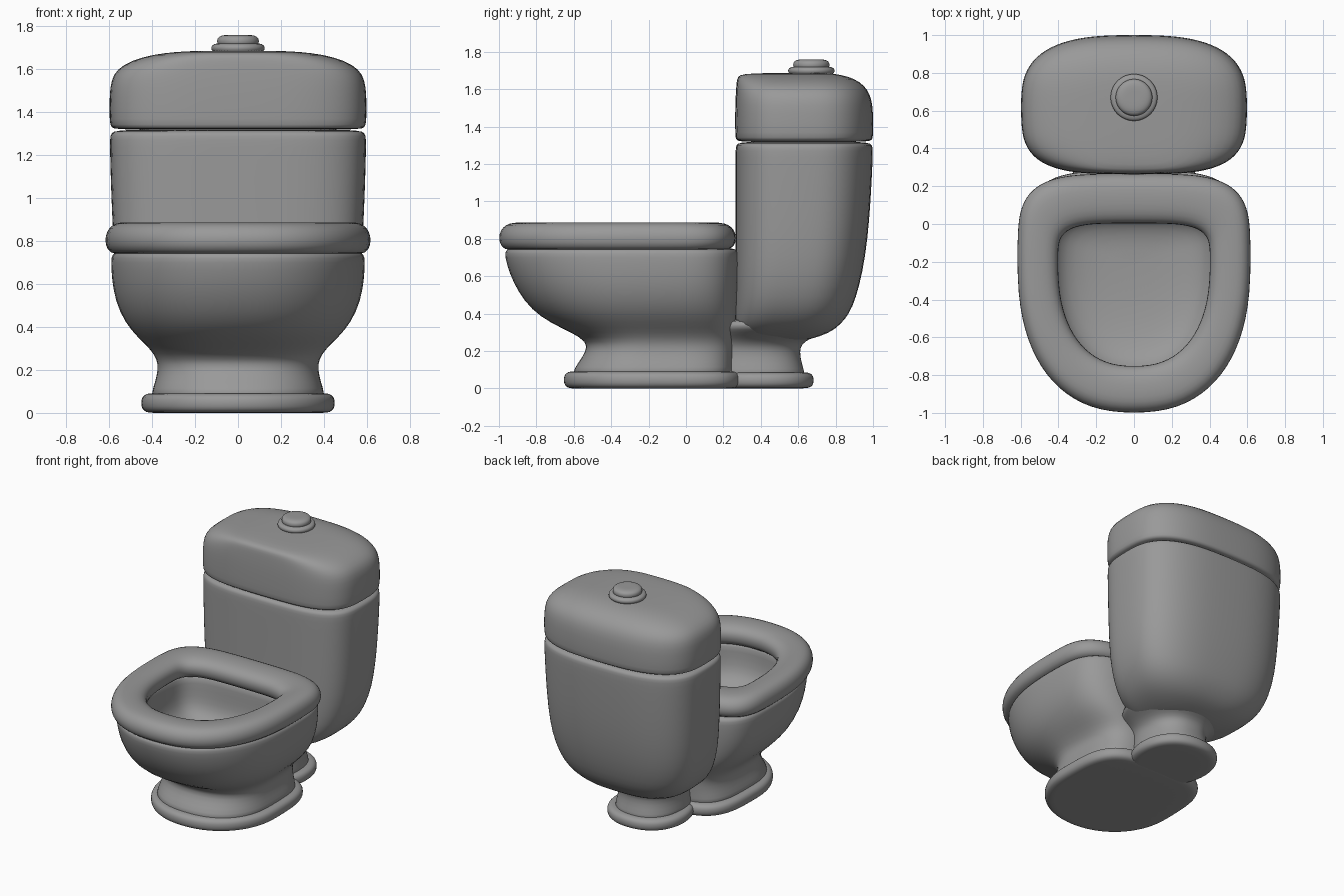
import bpy, bmesh
from math import cos, sin, tau

default = bpy.data.objects.get("Cube")
if default:
    bpy.data.objects.remove(default, do_unlink=True)

SIDES = 40

ceramic = bpy.data.materials.new("grey_ceramic")
ceramic.use_nodes = True
colour = (0.32, 0.32, 0.32, 1)
ceramic.diffuse_color = colour
ceramic.node_tree.nodes["Principled BSDF"].inputs["Base Color"].default_value = colour


def signed_power(value, exponent):
    return abs(value) ** exponent * (1 if value >= 0 else -1)


def outline(z, half_width, front, back, middle, front_power, back_power):
    """Rounded outline, widest at y = middle, with its own front and back curve."""
    if middle is None:
        middle = (front + back) / 2
    points = []
    for i in range(SIDES):
        angle = tau * i / SIDES
        s, c = sin(angle), cos(angle)
        power, depth = (back_power, back - middle) if s >= 0 else (front_power, middle - front)
        points.append((half_width * signed_power(c, 2 / power),
                       middle + depth * signed_power(s, 2 / power), z))
    return points


def loft(name, sections, middle=None, front_power=2, back_power=2, loop=False):
    """Skin a stack of (z, half_width, front, back) sections into a smooth part."""
    bm = bmesh.new()
    rings = []
    for z, half_width, front, back in sections:
        ring = outline(z, half_width, front, back, middle, front_power, back_power)
        rings.append([bm.verts.new(p) for p in ring])
    pairs = list(zip(rings, rings[1:]))
    if loop:
        pairs.append((rings[-1], rings[0]))
    else:
        bm.faces.new(rings[0][::-1])
        bm.faces.new(rings[-1])
    for low, high in pairs:
        for i in range(SIDES):
            j = (i + 1) % SIDES
            bm.faces.new((low[i], low[j], high[j], high[i]))
    bmesh.ops.recalc_face_normals(bm, faces=bm.faces)
    mesh = bpy.data.meshes.new(name)
    bm.to_mesh(mesh)
    bm.free()
    mesh.materials.append(ceramic)
    mesh.shade_smooth()
    part = bpy.data.objects.new(name, mesh)
    bpy.context.collection.objects.link(part)
    subdivision = part.modifiers.new("smooth", 'SUBSURF')
    subdivision.levels = subdivision.render_levels = 1


def rounded_slab(name, bottom, top, half_width, front, back, middle, front_power, back_power):
    """Flat slab with a rounded rim."""
    height = top - bottom
    profile = [(0, .07), (0, .035), (.1, .012), (.3, 0), (.7, 0), (.9, .012), (1, .035), (1, .07)]
    sections = [(bottom + height * t, half_width - d, front + d, back - d) for t, d in profile]
    loft(name, sections, middle, front_power, back_power)


# Two-lobed foot
rounded_slab("front_foot", 0, .092, .452, -.655, .3, -.2, 2.1, 3.6)
rounded_slab("rear_foot", .001, .087, .28, .1, .684, .4, 2, 2.2)

# Bowl: pedestal, flared outside, rim, then hollow inside
loft("bowl", [
    (.03, .40, -.60, .25),
    (.09, .405, -.61, .255),
    (.14, .388, -.575, .255),
    (.20, .373, -.535, .26),
    (.25, .377, -.53, .26),
    (.30, .412, -.615, .265),
    (.35, .466, -.725, .27),
    (.42, .528, -.828, .275),
    (.52, .572, -.902, .28),
    (.62, .589, -.948, .285),
    (.71, .593, -.972, .285),
    (.735, .588, -.968, .28),
    (.75, .57, -.95, .26),
    (.755, .5, -.86, .15),
    (.75, .45, -.80, .07),
    (.70, .445, -.80, .065),
    (.60, .44, -.79, .06),
    (.52, .42, -.76, .05),
    (.46, .36, -.67, .01),
    (.43, .26, -.5, -.06),
    (.42, .12, -.32, -.14),
], -.2, 2.3, 3.8)

# Ring seat: a closed profile swept between the outer and inner outline
seat_profile = [(0, .803), (.04, .845), (.15, .876), (.32, .888), (.6, .888), (.82, .877),
                (.96, .85), (1, .81), (.95, .76), (.8, .735), (.2, .735), (.05, .757)]
loft("seat", [(z, .622 - .222 * t, -1.005 + .255 * t, .272 - .272 * t)
              for t, z in seat_profile], -.2, 2.38, 4, loop=True)

# Rear pedestal flaring up into the underside of the tank
loft("rear_pedestal", [
    (.03, .225, .1, .63),
    (.08, .235, .1, .638),
    (.13, .222, .1, .62),
    (.20, .213, .1, .607),
    (.24, .23, .1, .62),
    (.27, .265, .1, .67),
    (.30, .32, .1, .745),
    (.33, .37, .1, .80),
    (.38, .39, .12, .82),
], None, 2.2, 2.3)

# Tank swelling up from a rounded underside
loft("tank", [
    (.25, .15, .36, .60),
    (.265, .235, .31, .67),
    (.295, .33, .275, .765),
    (.34, .415, .262, .825),
    (.40, .475, .26, .874),
    (.48, .525, .262, .908),
    (.62, .565, .263, .945),
    (.80, .582, .264, .972),
    (1.0, .591, .264, .988),
    (1.2, .597, .264, .998),
    (1.28, .598, .264, 1),
    (1.302, .593, .268, .996),
    (1.317, .57, .285, .975),
    (1.32, .4, .4, .85),
], None, 3.5, 2.8)

# Domed tank lid
loft("tank_lid", [
    (1.318, .4, .4, .85),
    (1.32, .57, .285, .975),
    (1.329, .592, .266, .997),
    (1.352, .60, .262, 1.002),
    (1.48, .60, .262, 1.002),
    (1.55, .592, .264, .992),
    (1.60, .565, .267, .97),
    (1.64, .50, .27, .93),
    (1.668, .40, .276, .87),
    (1.682, .29, .30, .80),
    (1.687, .15, .42, .73),
], .63, 3.5, 2.8)

# Flush button: collar and cap
for name, bottom, top, radius in (("button_collar", 1.675, 1.722, .125),
                                  ("button_cap", 1.70, 1.76, .098)):
    rounded_slab(name, bottom, top, radius, .67 - radius, .67 + radius, .67, 2, 2)
